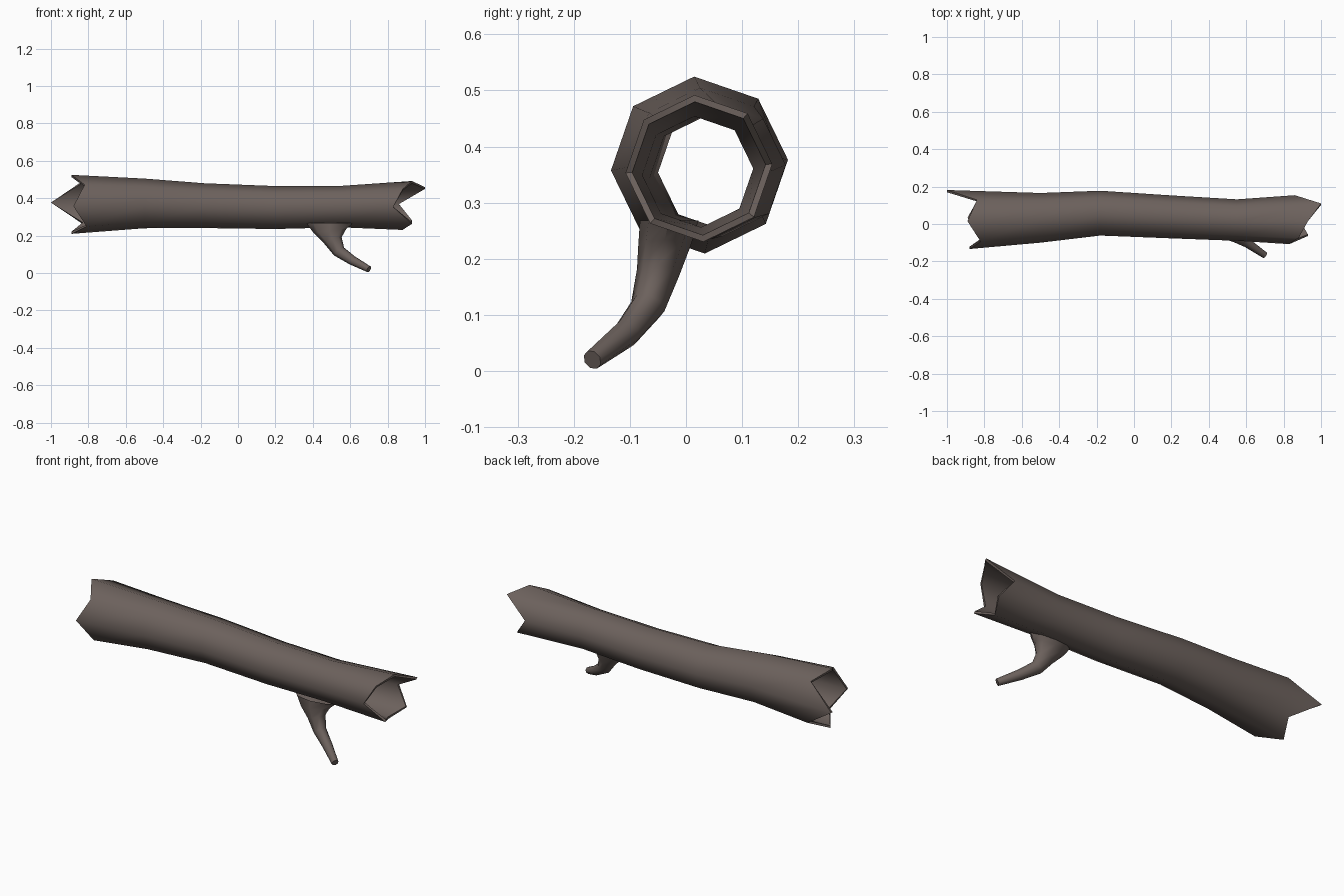
import bpy
import bmesh
from math import cos, sin, pi, radians
from mathutils import Vector

cube = bpy.data.objects.get("Cube")
if cube:
    bpy.data.objects.remove(cube)

bark = bpy.data.materials.new("brown_grey_bark")
bark.use_nodes = True
colour = (0.15, 0.12, 0.108, 1)
bark.diffuse_color = colour
bsdf = bark.node_tree.nodes["Principled BSDF"]
bsdf.inputs["Base Color"].default_value = colour
bsdf.inputs["Roughness"].default_value = 0.9

SIDES = 8
WALL = 0.012


def bridge(bm, a, b):
    """Join two rings of vertices with quads."""
    n = len(a)
    for i in range(n):
        j = (i + 1) % n
        bm.faces.new((a[i], a[j], b[j], b[i]))


def finish(bm, name, angle):
    bmesh.ops.recalc_face_normals(bm, faces=bm.faces)
    mesh = bpy.data.meshes.new(name)
    bm.to_mesh(mesh)
    bm.free()
    mesh.materials.append(bark)
    obj = bpy.data.objects.new(name, mesh)
    bpy.context.collection.objects.link(obj)
    bpy.ops.object.select_all(action='DESELECT')
    obj.select_set(True)
    bpy.context.view_layer.objects.active = obj
    bpy.ops.object.shade_smooth_by_angle(angle=radians(angle))
    return obj


# Hollow trunk: x, centre y, centre z, radius
stations = [(-0.88, 0.024, 0.367, 0.158), (-0.5, 0.033, 0.372, 0.133),
            (-0.18, 0.058, 0.36, 0.12), (0.2, 0.038, 0.35, 0.115),
            (0.55, 0.021, 0.355, 0.111), (0.9, 0.023, 0.361, 0.131)]
# Broken ends: x of each corner, from the top round by the back
torn = {0: (-0.89, -0.84, -1.0, -0.83, -0.89, -0.81, -0.88, -0.82),
        len(stations) - 1: (0.93, 1.0, 0.86, 0.93, 0.88, 0.93, 0.83, 0.88)}

bm = bmesh.new()
skins = []
for inset in (0, WALL):
    rings = []
    for s, (x, cy, cz, r) in enumerate(stations):
        xs = torn.get(s, (x,) * SIDES)
        ring = []
        for k in range(SIDES):
            a = 2 * pi * k / SIDES - 0.06
            ring.append(bm.verts.new((xs[k], cy + (r - inset) * sin(a),
                                      cz + (r - inset) * cos(a))))
        rings.append(ring)
    for a, b in zip(rings, rings[1:]):
        bridge(bm, a, b)
    skins.append(rings)
for end in (0, -1):
    bridge(bm, skins[0][end], skins[1][end])
finish(bm, "hollow_trunk", 55)

# Branch stub: centre, ring normal, radius along x, radius across
branch = [((0.49, -0.03, 0.268), (0, 0, -1), 0.125, 0.052),
          ((0.49, -0.038, 0.225), (0.1, 0, -1), 0.088, 0.047),
          ((0.507, -0.05, 0.175), (0.35, -0.2, -1), 0.05, 0.038),
          ((0.54, -0.068, 0.115), (0.8, -0.4, -1), 0.034, 0.031),
          ((0.61, -0.105, 0.068), (1, -0.55, -0.6), 0.026, 0.025),
          ((0.7, -0.167, 0.02), (1, -0.65, -0.5), 0.018, 0.018)]
bm = bmesh.new()
rings = []
for centre, normal, rx, ry in branch:
    n = Vector(normal).normalized()
    v = n.cross(Vector((1, 0, 0.9 * n.x))).normalized()
    u = v.cross(n).normalized()
    rings.append([bm.verts.new(Vector(centre) + u * rx * cos(2 * pi * k / SIDES)
                               + v * ry * sin(2 * pi * k / SIDES))
                  for k in range(SIDES)])
for a, b in zip(rings, rings[1:]):
    bridge(bm, a, b)
bm.faces.new(rings[-1])
finish(bm, "branch_stub", 60)
